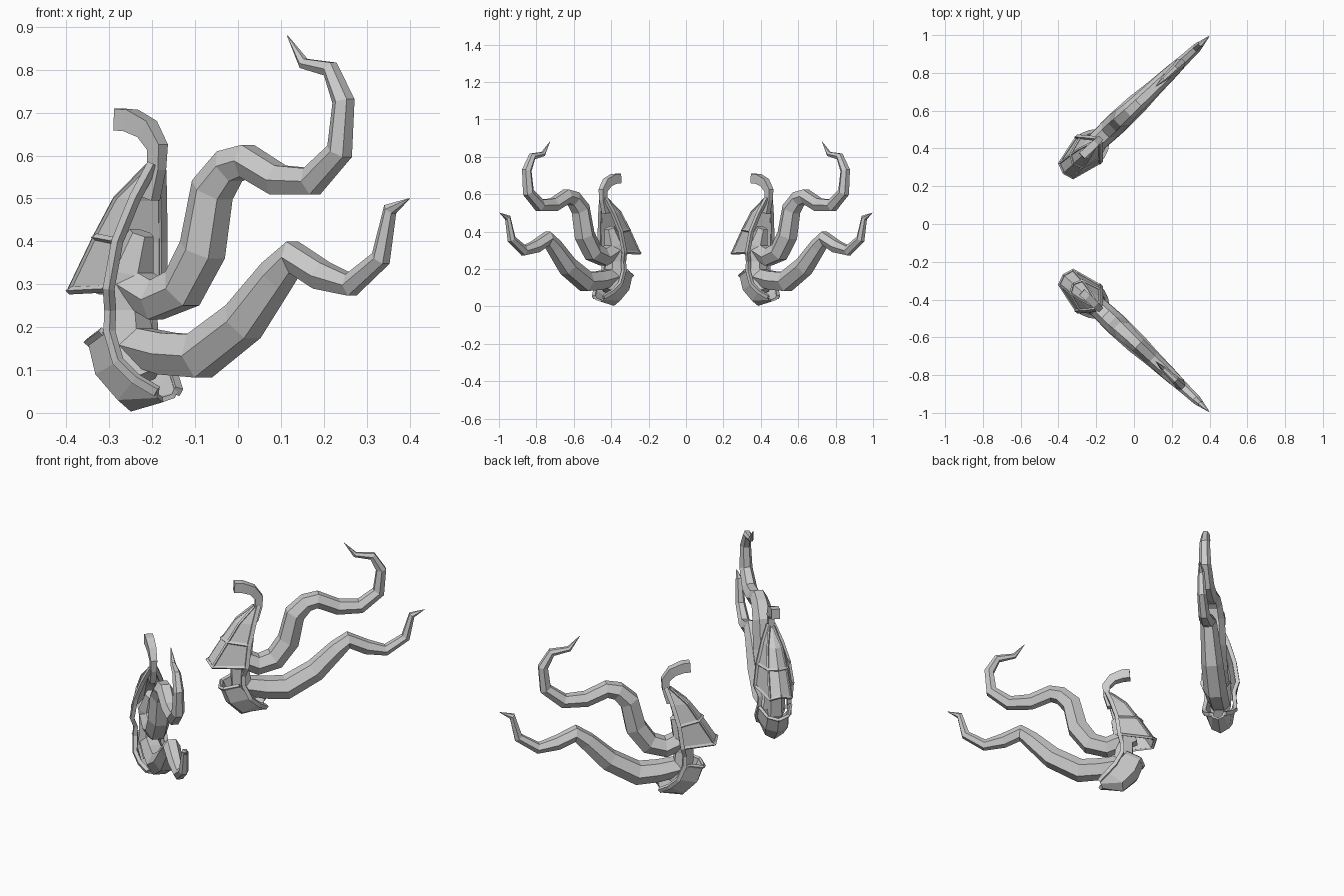
import bpy, bmesh, math
from mathutils import Vector

if "Cube" in bpy.data.objects:
    bpy.data.objects.remove(bpy.data.objects["Cube"])

N = Vector((0.685, -0.729, 0))          # normal of each ornament's diagonal plane


def P(x, w, z):
    """Front-view x and z on the diagonal plane, pushed sideways by w."""
    return Vector((x, 0.62 + 0.94 * x, z)) + N * w


def finish(name, bm, thickness=0):
    bmesh.ops.recalc_face_normals(bm, faces=bm.faces)
    me = bpy.data.meshes.new(name)
    bm.to_mesh(me)
    bm.free()
    ob = bpy.data.objects.new(name, me)
    bpy.context.collection.objects.link(ob)
    if thickness:
        s = ob.modifiers.new("Thickness", 'SOLIDIFY')
        s.thickness = thickness
        s.offset = -1
    m = ob.modifiers.new("Mirror", 'MIRROR')
    m.use_axis = (False, True, False)
    m.use_clip = False
    m.use_mirror_merge = False
    return ob


def tube(name, pts, radii, sides=6, ref=N, turn=0.0, flat=1.0):
    """Sweep a polygon along a path; the section's first axis follows ref."""
    bm = bmesh.new()
    rings = []
    for i, p in enumerate(pts):
        a, b = pts[max(i - 1, 0)], pts[min(i + 1, len(pts) - 1)]
        if 0 < i < len(pts) - 1:
            t = ((p - a).normalized() + (b - p).normalized()).normalized()
        else:
            t = (b - a).normalized()
        u = (ref - t * ref.dot(t)).normalized()
        v = t.cross(u)
        ring = []
        for k in range(sides):
            ang = turn + 2 * math.pi * k / sides
            ring.append(bm.verts.new(p + radii[i] * (u * math.cos(ang) * flat + v * math.sin(ang))))
        rings.append(ring)
    for r0, r1 in zip(rings, rings[1:]):
        for k in range(sides):
            j = (k + 1) % sides
            bm.faces.new((r0[k], r0[j], r1[j], r1[k]))
    bm.faces.new(rings[0])
    bm.faces.new(rings[-1])
    return finish(name, bm)


def shell(name, rim, corner, ridge, thickness=0.012):
    """Loft a symmetric plate: rim, corner, ridge, corner, rim."""
    bm = bmesh.new()
    rows = []
    for r, c, k in zip(rim, corner, ridge):
        line = [r, c, k, (c[0], -c[1], c[2]), (r[0], -r[1], r[2])]
        rows.append([bm.verts.new(P(*q)) for q in line])
    for a, b in zip(rows, rows[1:]):
        for i in range(4):
            bm.faces.new((a[i], a[i + 1], b[i + 1], b[i]))
    return finish(name, bm, thickness)


def path(pts, side=1):
    return [P(x, w * side, z) for x, w, z in pts]


# Tentacles: (x, z, radius)
upper = [(-.29, .325, .05), (-.19, .264, .053), (-.13, .29, .056), (-.083, .38, .057),
         (-.06, .52, .053), (-.02, .575, .046), (.02, .588, .043), (.093, .543, .04),
         (.172, .54, .037), (.237, .61, .032), (.246, .727, .027), (.215, .802, .021),
         (.153, .815, .014), (.115, .88, .001)]
lower = [(-.27, .165, .048), (-.165, .138, .056), (-.09, .133, .06), (.012, .213, .056),
         (.09, .32, .046), (.13, .363, .042), (.195, .32, .037), (.263, .298, .029),
         (.333, .36, .024), (.355, .475, .017), (.4, .5, .001)]
for name, pts in (("upper_tentacle", upper), ("lower_tentacle", lower)):
    tube(name, [P(x, 0, z) for x, z, r in pts], [r for x, z, r in pts])

# Hooked crest above the mask
crest = [(-.205, .5, .026), (-.19, .57, .025), (-.188, .62, .028), (-.212, .662, .033),
         (-.25, .682, .036), (-.276, .684, .036)]
tube("crest_hook", [P(x, 0, z) for x, z, r in crest], [r for x, z, r in crest],
     4, turn=math.pi / 4, flat=0.8)

# Upper mask plate, hollow at the back
m_rim = [(-.19, .012, .58), (-.21, .045, .5), (-.23, .075, .4), (-.24, .09, .29)]
m_corner = [(-.205, .01, .575), (-.262, .035, .5), (-.303, .045, .41), (-.358, .052, .285)]
m_ridge = [(-.21, 0, .57), (-.275, 0, .5), (-.32, 0, .415), (-.37, 0, .305)]
shell("mask_plate", m_rim, m_corner, m_ridge)

# Lower jaw bowl
j_rim = [(-.265, .075, .19), (-.225, .08, .12), (-.195, .065, .08), (-.165, .035, .05)]
j_corner = [(-.316, .05, .165), (-.295, .055, .09), (-.25, .045, .03), (-.168, .03, .035)]
j_keel = [(-.325, 0, .15), (-.305, 0, .075), (-.25, 0, .003), (-.175, 0, .025)]
shell("jaw_plate", j_rim, j_corner, j_keel)

# Raised frames along the plate edges, both sides
for s, tag in ((1, "a"), (-1, "b")):
    rim = m_rim + [(-.25, .07, .24), (-.25, .073, .19)] + j_rim[1:]
    tube("face_rim_" + tag, path(rim, s), [.014] * len(rim), 4, turn=math.pi / 4)
    tube("brow_frame_" + tag, path(m_corner, s), [.007] * 4, 4)
    tube("jaw_frame_" + tag, path([j_rim[0], j_corner[0], j_keel[0]], s),
         [.01] * 3, 4, ref=Vector((0, 0, 1)))
    for i in (2, 3):
        tube("mask_bar_%d_%s" % (i, tag), path([m_rim[i], m_corner[i], m_ridge[i]], s),
             [.009] * 3, 4, ref=Vector((0, 0, 1)))

# Inner core joining mask, jaw and tentacle roots
core = [(-.225, .42, .03), (-.25, .33, .055), (-.255, .24, .05), (-.25, .16, .055), (-.22, .08, .04)]
tube("inner_core", [P(x, 0, z) for x, z, r in core], [r for x, z, r in core])
